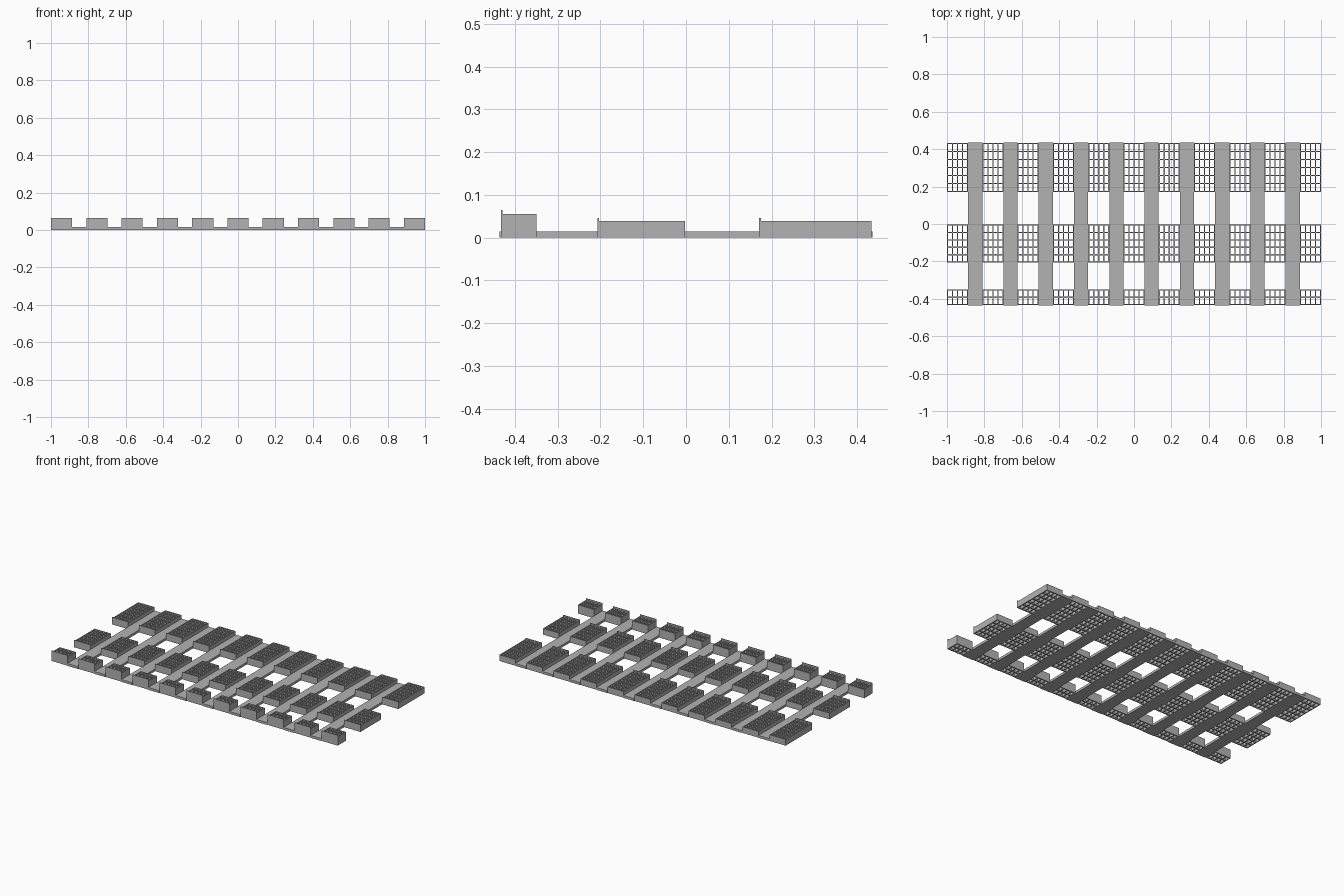
import bpy
import bmesh

if "Cube" in bpy.data.objects:
    bpy.data.objects.remove(bpy.data.objects["Cube"])

grey = bpy.data.materials.new("plain grey")
grey.use_nodes = True
colour = (0.45, 0.45, 0.45, 1)
grey.diffuse_color = colour
grey.node_tree.nodes["Principled BSDF"].inputs["Base Color"].default_value = colour

COUNT = 11          # grating blocks per row
BLOCK = 0.113       # block width
PITCH = (2 - BLOCK) / (COUNT - 1)
RIB = 0.006         # wall thickness of the grating


def add_box(bm, low, high):
    verts = bmesh.ops.create_cube(bm, size=1)["verts"]
    for v in verts:
        v.co = [h if c > 0 else l for c, l, h in zip(v.co, low, high)]


def finish(bm, name, x, copies):
    bmesh.ops.recalc_face_normals(bm, faces=bm.faces)
    mesh = bpy.data.meshes.new(name)
    bm.to_mesh(mesh)
    bm.free()
    mesh.materials.append(grey)
    obj = bpy.data.objects.new(name, mesh)
    bpy.context.collection.objects.link(obj)
    obj.location.x = x
    array = obj.modifiers.new("repeat", "ARRAY")
    array.count = copies
    array.use_relative_offset = False
    array.use_constant_offset = True
    array.constant_offset_displace = (PITCH, 0, 0)


def rib_lines(start, end, cells):
    """Both edges of every rib, from start to end."""
    step = (end - start - RIB) / cells
    return [start + i * step + side for i in range(cells + 1) for side in (0, RIB)]


def grating_row(name, front, back, height, lip, rows, columns=4):
    bm = bmesh.new()
    xs = rib_lines(0, BLOCK, columns)
    ys = rib_lines(front, back, rows)
    grid = [[bm.verts.new((x, y, 0)) for y in ys] for x in xs]
    # Odd-odd squares are the open cells
    for i in range(len(xs) - 1):
        for j in range(len(ys) - 1):
            if not (i % 2 and j % 2):
                bm.faces.new((grid[i][j], grid[i + 1][j],
                              grid[i + 1][j + 1], grid[i][j + 1]))
    top = bmesh.ops.extrude_face_region(bm, geom=bm.faces[:], use_keep_orig=True)["geom"]
    for v in top:
        if isinstance(v, bmesh.types.BMVert):
            v.co.z = height
    # Raised lip along the front edge
    add_box(bm, (0, front, height), (BLOCK, front + 0.004, lip))
    finish(bm, name, -1, COUNT)


# Three rows of open gratings
grating_row("front_gratings", -0.433, -0.35, 0.055, 0.065, 2)
grating_row("middle_gratings", -0.207, -0.002, 0.039, 0.046, 5)
grating_row("rear_gratings", 0.171, 0.434, 0.039, 0.046, 6)

# Flat beams joining the rows
bm = bmesh.new()
add_box(bm, (0, -0.436, 0), (PITCH - BLOCK, 0.436, 0.015))
finish(bm, "beams", -1 + BLOCK, COUNT - 1)
